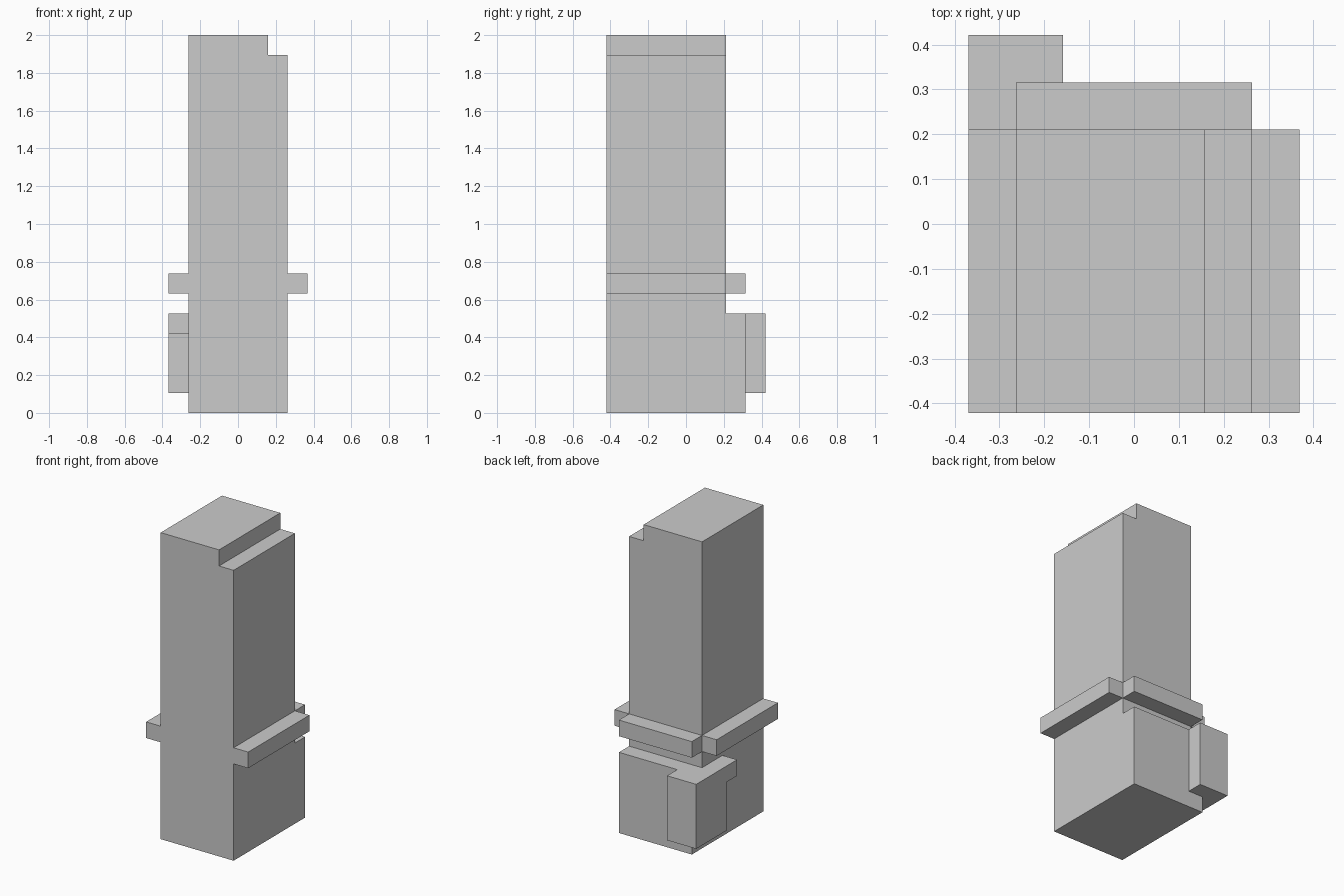
import bpy, bmesh
from mathutils import Vector

if "Cube" in bpy.data.objects:
    bpy.data.objects.remove(bpy.data.objects["Cube"])

U = 2 / 19  # the model sits on a regular grid, 19 cells tall


def prism(name, profile, axis, start, end):
    """Extrude a 2D profile (in grid cells) along 'y' or 'z'."""
    def point(a, b, c):
        return Vector((a, c, b) if axis == 'y' else (a, b, c)) * U
    bm = bmesh.new()
    face = bm.faces.new([bm.verts.new(point(a, b, start)) for a, b in profile])
    ext = bmesh.ops.extrude_face_region(bm, geom=[face])
    moved = [v for v in ext['geom'] if isinstance(v, bmesh.types.BMVert)]
    bmesh.ops.translate(bm, verts=moved, vec=point(0, 0, end - start))
    bmesh.ops.recalc_face_normals(bm, faces=bm.faces)
    mesh = bpy.data.meshes.new(name)
    bm.to_mesh(mesh)
    bm.free()
    obj = bpy.data.objects.new(name, mesh)
    bpy.context.collection.objects.link(obj)
    return obj


def box(name, x0, x1, y0, y1, z0, z1):
    return prism(name, [(x0, y0), (x1, y0), (x1, y1), (x0, y1)], 'z', z0, z1)


# Tall body with a notch along its top right edge
prism("tower_body",
      [(-2.5, 0), (2.5, 0), (2.5, 18), (1.5, 18), (1.5, 19), (-2.5, 19)],
      'y', -4, 2)

# Thicker lower back
box("lower_back", -2.5, 2.5, 2, 3, 0, 5)

# Band around the sides and back, open at the corners
for side, x in (("left", -3.5), ("right", 2.5)):
    box("band_" + side, x, x + 1, -4, 2, 6, 7)
box("band_back", -2.5, 2.5, 2, 3, 6, 7)

# Block wrapped around the back left corner, with a lip reaching forward
prism("corner_block",
      [(-3.5, 1), (-2.5, 1), (-2.5, 3), (-1.5, 3), (-1.5, 4), (-3.5, 4)],
      'z', 1, 5)
box("corner_lip", -3.5, -2.5, 0, 1, 4, 5)
